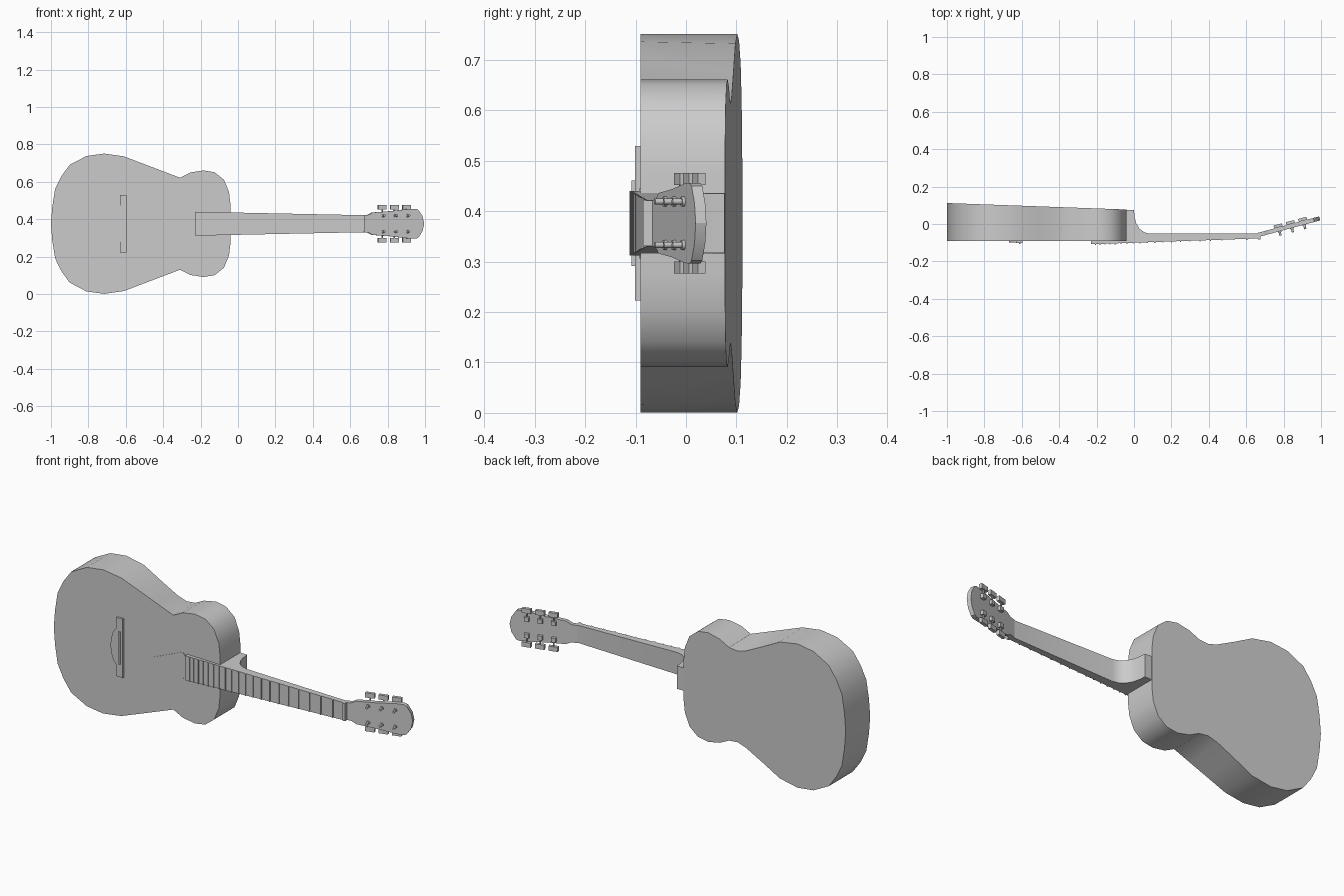
import bpy, bmesh
from math import radians, pi
from mathutils import Matrix, Vector

if "Cube" in bpy.data.objects:
    bpy.data.objects.remove(bpy.data.objects["Cube"])

CZ = 0.376  # height of the guitar's centre line


def finish(name, bm, matrix=None, smooth=None):
    if matrix:
        bm.transform(matrix)
    bmesh.ops.recalc_face_normals(bm, faces=bm.faces)
    mesh = bpy.data.meshes.new(name)
    bm.to_mesh(mesh)
    bm.free()
    ob = bpy.data.objects.new(name, mesh)
    bpy.context.collection.objects.link(ob)
    if smooth:
        bpy.ops.object.select_all(action='DESELECT')
        ob.select_set(True)
        bpy.context.view_layer.objects.active = ob
        bpy.ops.object.shade_smooth_by_angle(angle=radians(smooth))
    return ob


def loft(name, ring_a, ring_b, matrix=None, smooth=None):
    """Closed solid between two matching rings of points."""
    bm = bmesh.new()
    a = [bm.verts.new(p) for p in ring_a]
    b = [bm.verts.new(p) for p in ring_b]
    bm.faces.new(a)
    bm.faces.new(b[::-1])
    n = len(a)
    for i in range(n):
        bm.faces.new((a[i], b[i], b[(i + 1) % n], a[(i + 1) % n]))
    return finish(name, bm, matrix, smooth)


def mirrored(half):
    """Full outline from (x, half width) points, ends may lie on the axis."""
    return half + [(x, -w) for x, w in reversed(half) if w > 1e-6]


def plate(name, half, y0, y1, matrix=None, smooth=None):
    pts = mirrored(half)
    return loft(name, [(x, y0, CZ + w) for x, w in pts],
                [(x, y1, CZ + w) for x, w in pts], matrix, smooth)


def box(name, lo, hi, matrix=None):
    pts = [(lo[0], lo[2]), (hi[0], lo[2]), (hi[0], hi[2]), (lo[0], hi[2])]
    return loft(name, [(x, lo[1], z) for x, z in pts],
                [(x, hi[1], z) for x, z in pts], matrix)


def rod(name, start, end, r, sides, matrix):
    bm = bmesh.new()
    s, e = Vector(start), Vector(end)
    rot = (e - s).to_track_quat('Z', 'Y').to_matrix().to_4x4()
    bmesh.ops.create_cone(bm, cap_ends=True, segments=sides, radius1=r, radius2=r,
                          depth=(e - s).length,
                          matrix=Matrix.Translation((s + e) / 2) @ rot)
    return finish(name, bm, matrix, 40)


# Body: flat front, sloping back with a deeper waist
front = [(-1, 0), (-.993, .09), (-.978, .185), (-.945, .253), (-.9, .315), (-.81, .362),
         (-.715, .375), (-.61, .36), (-.51, .322), (-.41, .284), (-.36, .265),
         (-.31, .246), (-.255, .274), (-.185, .285), (-.125, .275), (-.075, .235),
         (-.048, .17), (-.04, .1), (-.04, 0)]
waist = {-.61: .356, -.51: .303, -.41: .253, -.36: .238, -.31: .243, -.255: .27}
back = [(x, waist.get(x, w)) for x, w in front]
loft("body", [(x, -.09, CZ + w) for x, w in mirrored(front)],
     [(x, .076 - .036 * x, CZ + w) for x, w in mirrored(back)], smooth=30)

# Pointed rosette plate under the end of the fingerboard
plate("rosette_plate", [(-.42, 0), (-.255, .07), (-.235, .045), (-.225, 0)], -.092, -.088)


# Neck with curved heel, tapering towards the nut
def half_width(x):
    return .064 - (x + .23) * .0205


def board_y(x):
    return -.108 + (x + .23) * .0344


side = [(-.05, -.085), (.67, board_y(.67) + .008), (.67, -.052), (.085, -.052), (.055, -.044),
        (.03, -.026), (.012, .003), (.003, .038), (0, .076), (-.05, .076)]
loft("neck", [(x, y, CZ + half_width(x)) for x, y in side],
     [(x, y, CZ - half_width(x)) for x, y in side], smooth=35)

# Fingerboard
side = [(-.23, board_y(-.23)), (.67, board_y(.67)), (.67, board_y(.67) + .01), (-.05, -.085),
        (-.23, -.088)]
loft("fingerboard", [(x, y, CZ + half_width(x)) for x, y in side],
     [(x, y, CZ - half_width(x)) for x, y in side])

# Frets at equal-tempered spacing, and the nut
for n in range(1, 21):
    x = .675 - 1.285 * (1 - 2 ** (-n / 12))
    w, y = half_width(x), board_y(x)
    box(f"fret_{n}", (x - .003, y - .005, CZ - w), (x + .003, y + .002, CZ + w))
w = half_width(.67)
box("nut", (.662, -.084, CZ - w), (.676, -.055, CZ + w))

# Bridge: bar with a lower rounded bulge, and a saddle
plate("bridge_bar", [(-.632, .153), (-.595, .153)], -.101, -.088)
plate("bridge_bulge", [(-.667, 0), (-.664, .035), (-.654, .068), (-.638, .092),
                       (-.628, .1), (-.61, .1)], -.098, -.088)
box("saddle", (-.614, -.108, CZ - .085), (-.606, -.095, CZ + .085))

# Headstock, tilted back from the nut
tilt = Matrix.Translation((.67, -.068, 0)) @ Matrix.Rotation(radians(15), 4, 'Z')
plate("headstock", [(-.004, .046), (.025, .046), (.04, .053), (.052, .06), (.08, .062),
                    (.15, .067), (.255, .079), (.29, .08), (.305, .074), (.328, .04),
                    (.337, 0)], 0, .022, tilt, 25)

# Tuners: post, collar, housing, stem and key, three per side
for side_name, s in (("upper", 1), ("lower", -1)):
    for i, u in enumerate((.112, .18, .248)):
        tag = f"{side_name}_{i + 1}"
        z = CZ + s * .043
        rod("tuner_post_" + tag, (u, -.024, z), (u, .03, z), .006, 10, tilt)
        rod("tuner_collar_" + tag, (u, -.006, z), (u, .002, z), .010, 10, tilt)
        box("tuner_housing_" + tag, (u - .012, .02, z - .011), (u + .012, .037, z + .011), tilt)
        rod("tuner_stem_" + tag, (u, .03, z), (u, .03, CZ + s * .08), .004, 8, tilt)
        z = CZ + s * .088
        box("tuner_key_" + tag, (u - .023, .022, z - .012), (u + .023, .038, z + .012), tilt)
